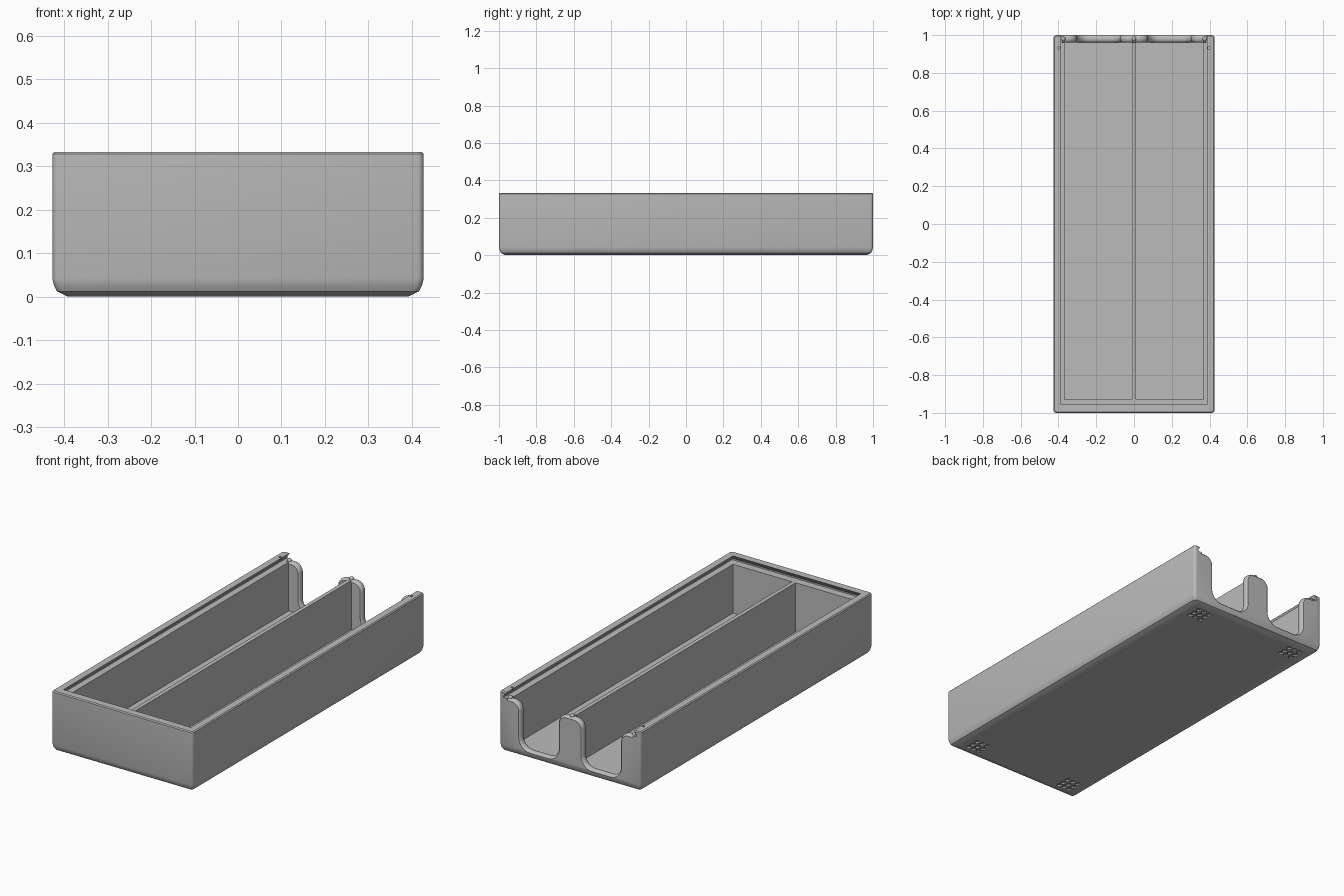
import bpy, bmesh, math
from mathutils import Matrix

if "Cube" in bpy.data.objects:
    bpy.data.objects.remove(bpy.data.objects["Cube"])

HALF_X, HALF_Y, TOP = 0.427, 1.0, 0.333
SHELF, FLOOR = 0.302, 0.035

grey = bpy.data.materials.new("plain grey")
grey.use_nodes = True
tone = (0.5, 0.5, 0.5, 1)
grey.diffuse_color = tone
grey.node_tree.nodes["Principled BSDF"].inputs["Base Color"].default_value = tone


def finish(name, bm):
    bmesh.ops.recalc_face_normals(bm, faces=bm.faces)
    mesh = bpy.data.meshes.new(name)
    bm.to_mesh(mesh)
    bm.free()
    mesh.materials.append(grey)
    obj = bpy.data.objects.new(name, mesh)
    bpy.context.collection.objects.link(obj)
    return obj


def loft(name, rings):
    """Skin a closed solid through rings of equal point count."""
    bm = bmesh.new()
    loops = [[bm.verts.new(p) for p in ring] for ring in rings]
    n = len(loops[0])
    for a, b in zip(loops, loops[1:]):
        for i in range(n):
            j = (i + 1) % n
            bm.faces.new((a[i], a[j], b[j], b[i]))
    bm.faces.new(loops[0][::-1])
    bm.faces.new(loops[-1])
    return finish(name, bm)


def rect(x0, x1, y0, y1, z):
    return [(x0, y0, z), (x1, y0, z), (x1, y1, z), (x0, y1, z)]


def rounded_rect(hx, hy, z, r=0.014, steps=4):
    ring = []
    for k, (sx, sy) in enumerate(((1, 1), (-1, 1), (-1, -1), (1, -1))):
        for i in range(steps + 1):
            a = math.pi / 2 * (k + i / steps)
            ring.append((sx * (hx - r) + r * math.cos(a), sy * (hy - r) + r * math.sin(a), z))
    return ring


def arc(cx, cz, r, a0, a1, steps=8):
    pts = []
    for i in range(steps + 1):
        a = math.radians(a0 + (a1 - a0) * i / steps)
        pts.append((cx + r * math.cos(a), cz + r * math.sin(a)))
    return pts


def scoop_ring(cx, y, o):
    """U-shaped opening with filleted base and flared top, grown by o."""
    half, low, fillet, flare = 0.113, 0.05, 0.06, 0.05
    side = arc(half - fillet, low + fillet, fillet + o, -90, 0)
    side += arc(half + flare, SHELF - flare, flare - o, 180, 90)
    side += [(half + flare + 0.03, SHELF - o), (half + flare + 0.03, 0.4)]
    outline = side + [(-x, z) for x, z in reversed(side)]
    return [(cx + x, y, z) for x, z in outline]


def cut(target, cutter):
    cutter.hide_render = True
    mod = target.modifiers.new("cut", "BOOLEAN")
    mod.operation, mod.solver, mod.object = "DIFFERENCE", "EXACT", cutter
    bpy.ops.object.select_all(action="DESELECT")
    bpy.context.view_layer.objects.active = target
    target.select_set(True)
    bpy.ops.object.modifier_apply(modifier=mod.name)
    bpy.data.objects.remove(cutter)


# Outer body with softened rim and chamfered base
steps = ((0, 0.036), (0.012, 0.011), (0.025, 0.004), (0.042, 0), (TOP - 0.005, 0), (TOP, 0.005))
tray = loft("tray", [rounded_rect(HALF_X - i, HALF_Y - i, z) for z, i in steps])

# Undercut lid channel, open at the back
cut(tray, loft("lid_channel_cutter", [
    rect(-0.402, 0.402, -0.972, 1.1, SHELF),
    rect(-0.402, 0.402, -0.972, 1.1, SHELF + 0.008),
    rect(-0.385, 0.385, -0.955, 1.1, TOP + 0.001),
    rect(-0.385, 0.385, -0.955, 1.1, 0.4)]))

for side in (-1, 1):
    # Long compartment either side of the divider
    x0, x1 = sorted((side * 0.011, side * 0.367))
    cut(tray, loft("compartment_cutter", [rect(x0, x1, -0.93, 0.962, z) for z in (FLOOR, 0.4)]))

    # Finger scoop through the back wall, with rounded edges
    rings = []
    for i in range(9):
        t = -1 + i / 4
        rings.append(scoop_ring(side * 0.188, 0.981 + 0.02 * t,
                                0.015 * (1 - math.sqrt(1 - 0.95 * t * t))))
    cut(tray, loft("scoop_cutter", rings))

    # Small catch notch in the lip
    cut(tray, loft("catch_cutter", [
        [(side * 0.397 + x, 0.932 + z, h) for x, z in arc(0, 0, 0.007, 0, 315, 7)]
        for h in (SHELF + 0.005, 0.4)]))

# Grip dimples under the four corners
bm = bmesh.new()
for sx in (-1, 1):
    for sy in (-1, 1):
        for i in range(-1, 2):
            for j in range(-1, 2):
                place = Matrix.Translation((sx * 0.307 + i * 0.034, sy * 0.895 + j * 0.034, 0))
                bmesh.ops.create_cone(bm, cap_ends=True, segments=6, radius1=0.015,
                                      radius2=0.015, depth=0.016, matrix=place)
cut(tray, finish("dimple_cutter", bm))

# Lid stop knobs on top of the back posts
bm = bmesh.new()
for x in (-0.375, 0, 0.375):
    bmesh.ops.create_uvsphere(bm, u_segments=16, v_segments=8, radius=0.012,
                              matrix=Matrix.Translation((x, 0.98, SHELF)))
knobs = finish("lid_stops", bm)

bpy.ops.object.select_all(action="DESELECT")
for obj in (tray, knobs):
    obj.select_set(True)
bpy.context.view_layer.objects.active = tray
bpy.ops.object.shade_smooth_by_angle(angle=math.radians(30))
